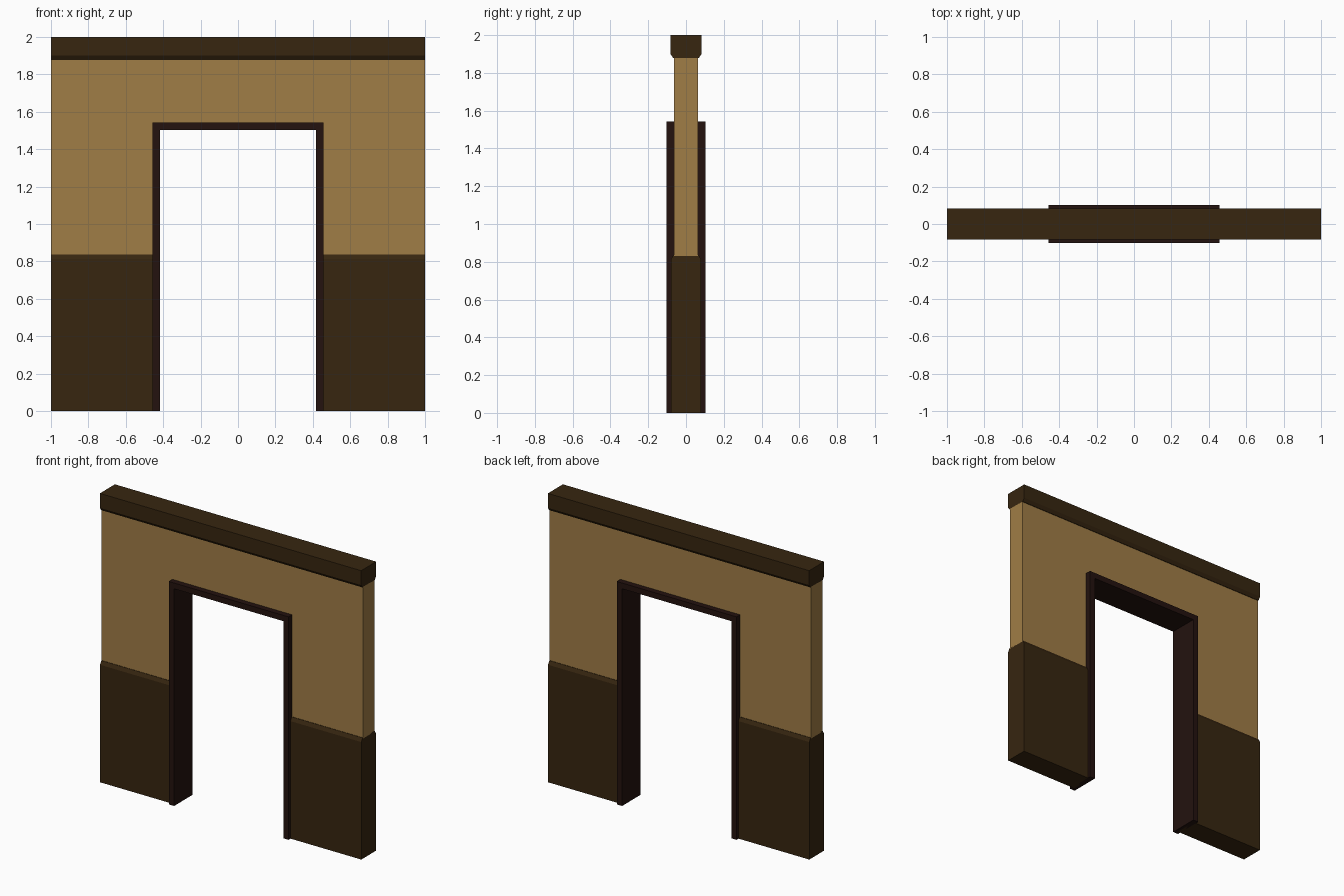
import bpy, bmesh
from mathutils import Vector

if "Cube" in bpy.data.objects:
    bpy.data.objects.remove(bpy.data.objects["Cube"])


def material(name, rgb):
    m = bpy.data.materials.new(name)
    m.diffuse_color = (*rgb, 1)
    m.use_nodes = True
    m.node_tree.nodes["Principled BSDF"].inputs["Base Color"].default_value = m.diffuse_color
    return m


PLASTER = material("plaster", (0.352, 0.205, 0.061))
WOOD = material("dark_wood", (0.038, 0.019, 0.005))
TRIM = material("door_trim", (0.017, 0.006, 0.0045))


def prism(name, points, start, end, mat):
    """Extrude a closed outline of 3D points from start offset to end offset."""
    bm = bmesh.new()
    face = bm.faces.new([bm.verts.new(Vector(p) + Vector(start)) for p in points])
    out = bmesh.ops.extrude_face_region(bm, geom=[face], use_keep_orig=True)
    moved = [g for g in out["geom"] if isinstance(g, bmesh.types.BMVert)]
    bmesh.ops.translate(bm, verts=moved, vec=Vector(end) - Vector(start))
    bmesh.ops.recalc_face_normals(bm, faces=bm.faces)
    mesh = bpy.data.meshes.new(name)
    bm.to_mesh(mesh)
    bm.free()
    mesh.materials.append(mat)
    ob = bpy.data.objects.new(name, mesh)
    bpy.context.collection.objects.link(ob)
    return ob


def mirrored(half, axis):
    """Complete a half outline by mirroring it across the given axis."""
    flip = Vector((1, 1, 1))
    flip[axis] = -1
    return half + [tuple(Vector(p) * flip) for p in reversed(half)]


def along_x(name, half, x0, x1, mat):
    points = mirrored([(0, y, z) for y, z in half], 1)
    return prism(name, points, (x0, 0, 0), (x1, 0, 0), mat)


def arch(name, half, depth, mat):
    points = mirrored([(x, 0, z) for x, z in half], 0)
    return prism(name, points, (0, -depth, 0), (0, depth, 0), mat)


# Upper plaster wall, stepped around the doorway
arch("plaster_wall", [(0.44, 1.52), (0.44, 0.83), (1, 0.83), (1, 1.88)], 0.063, PLASTER)

# Door casing lining the full wall thickness
arch("door_casing", [(0.418, 1.503), (0.418, 0), (0.458, 0), (0.458, 1.543)], 0.102, TRIM)

# Wainscot on each side, with a bevelled top edge
wainscot = [(0.08, 0), (0.08, 0.813), (0.066, 0.837)]
for side, x0, x1 in (("left", -1, -0.44), ("right", 0.44, 1)):
    along_x("wainscot_" + side, wainscot, x0, x1, WOOD)

# Top beam, with a bevelled lower edge
along_x("top_beam", [(0.067, 1.878), (0.082, 1.9), (0.082, 2)], -1, 1, WOOD)
